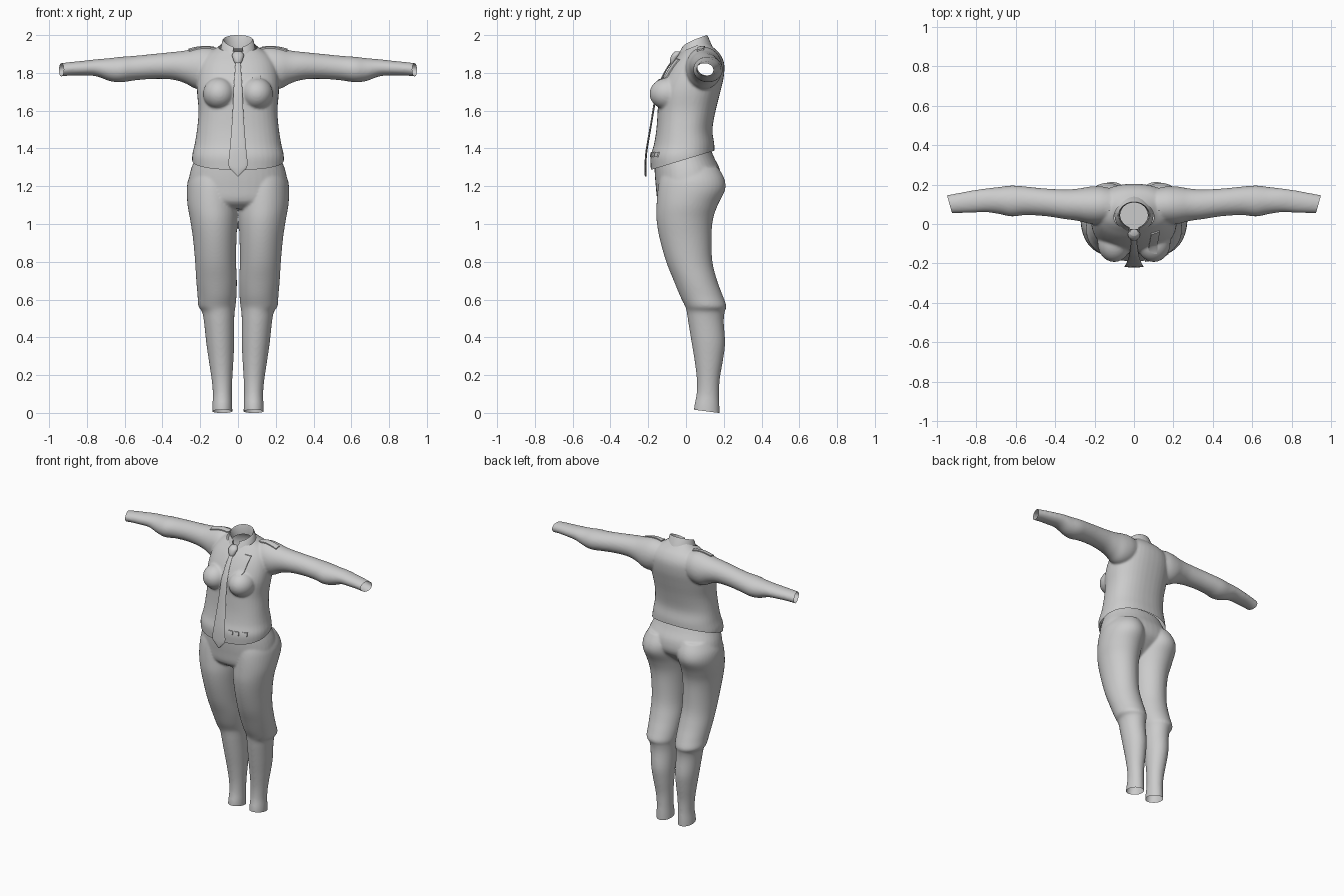
import bpy, bmesh, math
from mathutils import Vector, Matrix
from mathutils.bvhtree import BVHTree

if "Cube" in bpy.data.objects:
    bpy.data.objects.remove(bpy.data.objects["Cube"])

cloth = bpy.data.materials.new("grey cloth")
cloth.diffuse_color = (0.6, 0.6, 0.6, 1)
cloth.use_nodes = True
cloth.node_tree.nodes["Principled BSDF"].inputs["Base Color"].default_value = cloth.diffuse_color


def smooth_rows(rows, steps=4):
    """Catmull-Rom interpolation of the section table."""
    out = []
    for i in range(len(rows) - 1):
        quad = zip(rows[max(i - 1, 0)], rows[i], rows[i + 1], rows[min(i + 2, len(rows) - 1)])
        quad = list(quad)
        for s in range(steps):
            t = s / steps
            out.append([b + 0.5 * t * (c - a + t * (2 * a - 5 * b + 4 * c - d
                        + t * (3 * (b - c) + d - a))) for a, b, c, d in quad])
    return out + [list(rows[-1])]


def tube(bm, rows, axis="z", power=2.0, mirror=False, n=40):
    """Closed loft of rounded sections; row = position, then two ranges across it."""
    rings = []
    for t, a0, a1, b0, b1 in smooth_rows(rows):
        ring = []
        for k in range(n):
            c, s = math.cos(2 * math.pi * k / n), math.sin(2 * math.pi * k / n)
            a = (a0 + a1) / 2 + (a1 - a0) / 2 * math.copysign(abs(c) ** (2 / power), c)
            b = (b0 + b1) / 2 + (b1 - b0) / 2 * math.copysign(abs(s) ** (2 / power), s)
            p = (a, b, t) if axis == "z" else (t, a, b)
            ring.append(bm.verts.new((-p[0] if mirror else p[0], p[1], p[2])))
        rings.append(ring)
    for r, q in zip(rings, rings[1:]):
        for k in range(n):
            j = (k + 1) % n
            bm.faces.new((r[k], r[j], q[j], q[k]))
    bm.faces.new(rings[0])
    bm.faces.new(rings[-1])


def finish(bm, name, angle=50):
    """Turn a bmesh into a smooth-shaded object."""
    me = bpy.data.meshes.new(name)
    bm.to_mesh(me)
    bm.free()
    me.materials.append(cloth)
    ob = bpy.data.objects.new(name, me)
    bpy.context.collection.objects.link(ob)
    bpy.ops.object.select_all(action="DESELECT")
    ob.select_set(True)
    bpy.context.view_layer.objects.active = ob
    bpy.ops.object.shade_smooth_by_angle(angle=math.radians(angle))
    return ob


def fuse(bm, name, cuts):
    """Blend overlapping volumes into one skin, then cut the openings."""
    bmesh.ops.recalc_face_normals(bm, faces=bm.faces[:])
    ob = finish(bm, name)
    remesh = ob.modifiers.new("blend", "REMESH")
    remesh.mode = "VOXEL"
    remesh.voxel_size = 0.007
    soft = ob.modifiers.new("soften", "SMOOTH")
    soft.factor, soft.iterations = 0.5, 8
    bpy.context.view_layer.update()
    me = bpy.data.meshes.new_from_object(
        ob.evaluated_get(bpy.context.evaluated_depsgraph_get()))
    bpy.data.objects.remove(ob)
    skin = bmesh.new()
    skin.from_mesh(me)
    for co, no in cuts:
        bmesh.ops.bisect_plane(skin, geom=skin.verts[:] + skin.edges[:] + skin.faces[:],
                               plane_co=co, plane_no=no, clear_outer=True)
    tree = BVHTree.FromBMesh(skin)
    finish(skin, name)
    return tree


# Shirt: torso, bust and sleeves
torso = [(1.20, .232, -.18, .15), (1.30, .24, -.187, .15), (1.36, .243, -.187, .15),
         (1.42, .23, -.17, .15), (1.50, .217, -.157, .14), (1.60, .209, -.15, .157),
         (1.70, .217, -.145, .182), (1.78, .215, -.115, .20), (1.85, .20, -.075, .202),
         (1.90, .165, -.035, .18), (1.935, .11, -.01, .145), (1.97, .075, -.015, .115),
         (2.0, .07, -.015, .11)]
sleeve = [(.08, .02, .17, 1.76, 1.92), (.16, 0, .19, 1.72, 1.937), (.22, 0, .19, 1.715, 1.932),
          (.28, .015, .18, 1.745, 1.918), (.35, .025, .175, 1.765, 1.91),
          (.45, .04, .18, 1.768, 1.90), (.55, .045, .19, 1.76, 1.89),
          (.62, .038, .195, 1.75, 1.885), (.68, .05, .188, 1.757, 1.878),
          (.75, .06, .18, 1.782, 1.872), (.82, .057, .17, 1.786, 1.864),
          (.90, .055, .155, 1.785, 1.856), (.98, .052, .14, 1.775, 1.845)]
bm = bmesh.new()
tube(bm, [(z, -w, w, f, b) for z, w, f, b in torso], power=2.3)
for side in (-1, 1):
    tube(bm, sleeve, axis="x", mirror=side < 0)
    bmesh.ops.create_uvsphere(bm, u_segments=32, v_segments=20, radius=1,
                              matrix=Matrix.Translation((side * .1, -.095, 1.69))
                              @ Matrix.Diagonal((.085, .098, .085, 1)))
shirt = fuse(bm, "shirt", [((0, 0, 1.343), (0, .303, -1)),
                           ((0, .045, 1.94), (0, -.4, 1)),
                           ((.935, .1, 1.8), (1, -.28, 0)),
                           ((-.935, .1, 1.8), (-1, -.28, 0))])

# Trousers: hips and two legs
hips = [(1.08, .18, -.10, .05), (1.12, .24, -.148, .10), (1.20, .262, -.16, .178),
        (1.28, .252, -.166, .182), (1.35, .225, -.165, .15), (1.41, .20, -.15, .125)]
leg = [(1.30, .02, .23, -.12, .17), (1.24, 0, .262, -.14, .203), (1.18, 0, .271, -.15, .207),
       (1.10, 0, .267, -.156, .168), (1.02, .003, .253, -.156, .142),
       (.92, .008, .238, -.139, .135), (.80, .01, .227, -.105, .14), (.70, .006, .221, -.065, .165),
       (.62, .008, .214, -.032, .195), (.565, .013, .21, -.005, .214), (.535, .018, .19, .004, .205),
       (.48, .02, .18, .012, .20), (.37, .02, .168, .03, .207), (.28, .024, .155, .045, .196),
       (.18, .03, .14, .057, .179), (.10, .032, .133, .056, .175), (.03, .03, .136, .043, .177),
       (-.05, .03, .137, .04, .178)]
bm = bmesh.new()
tube(bm, [(z, -w, w, f, b) for z, w, f, b in hips], power=2.2)
for side in (-1, 1):
    tube(bm, leg, mirror=side < 0)
fuse(bm, "trousers", [((0, .11, .008), (0, -.13, -1))])

# Collar: stand, fold and turned-down points, open at the front
bm = bmesh.new()
columns = []
for k in range(49):
    a = math.radians(-163 + 326 * k / 48)
    t = (1 + math.cos(a)) / 2
    top = 1.93 + .07 * t ** .6
    profile = [(.070, .064, 1.90 + .03 * t), (.074, .064, top - .006), (.078, .067, top),
               (.083, .071, top - .006), (.098, .102, 1.862 + .06 * t ** .8)]
    columns.append([bm.verts.new((rx * math.sin(a), .045 + ry * math.cos(a), z))
                    for rx, ry, z in profile])
for c, d in zip(columns, columns[1:]):
    for i in range(4):
        bm.faces.new((c[i], d[i], d[i + 1], c[i + 1]))
bmesh.ops.recalc_face_normals(bm, faces=bm.faces[:])
finish(bm, "collar", 80)


def front_y(x, z):
    hit = shirt.ray_cast(Vector((x, -1, z)), Vector((0, 1, 0)))[0]
    return hit.y if hit else 0


# Tie: blade hanging over the shirt front, and its knot
blade = [(1.875, .012, -.05), (1.82, .016, -.08), (1.76, .02, -.12), (1.70, .024, -.15),
         (1.62, .027, -.165), (1.54, .032, -.178), (1.46, .038, -.192), (1.38, .045, -.205),
         (1.31, .05, -.21), (1.28, .03, -.21), (1.252, .003, -.208)]
rows = []
for z, w, y in blade:
    y = min(y, front_y(0, z) - .004) if z > 1.3 else y
    rows.append((z, -w, w, y - .01, y))
bm = bmesh.new()
tube(bm, rows, n=16)
bmesh.ops.recalc_face_normals(bm, faces=bm.faces[:])
finish(bm, "tie_blade")
bm = bmesh.new()
tube(bm, [(1.85, -.017, .017, -.085, -.05), (1.87, -.025, .025, -.085, -.045),
          (1.895, -.031, .031, -.076, -.03), (1.912, -.02, .02, -.06, -.025)], n=16)
bmesh.ops.recalc_face_normals(bm, faces=bm.faces[:])
finish(bm, "tie_knot")


def patch(name, u, v, width, height, turn=0, down=False):
    """Thin plate laid on the shirt, from the front or from above."""
    ray = Vector((0, 0, -1)) if down else Vector((0, 1, 0))
    bm = bmesh.new()
    bmesh.ops.create_grid(bm, x_segments=8, y_segments=8, size=.5)
    c, s = math.cos(turn), math.sin(turn)
    for p in bm.verts:
        x, y = p.co.x * width, p.co.y * height
        a, b = u + c * x - s * y, v + s * x + c * y
        start = Vector((a, b, 3)) if down else Vector((a, -1, b))
        hit = shirt.ray_cast(start, ray)[0]
        p.co = (hit if hit else start + ray) - ray * .007
    rim = bmesh.ops.extrude_edge_only(bm, edges=[e for e in bm.edges if e.is_boundary])
    for g in rim["geom"]:
        if isinstance(g, bmesh.types.BMVert):
            g.co += ray * .009
    bmesh.ops.recalc_face_normals(bm, faces=bm.faces[:])
    finish(bm, name, 40)


# Shoulder straps, chest badge, tie clip and small waist tabs
patch("shoulder_strap_right", -.19, .08, .14, .036, .06, down=True)
patch("shoulder_strap_left", .19, .08, .14, .036, -.06, down=True)
patch("chest_badge", .102, 1.818, .044, .11, -.12)
for i, x in enumerate((.07, .11, .16)):
    patch("waist_tab_%d" % (i + 1), x, 1.367, .03, .026)
